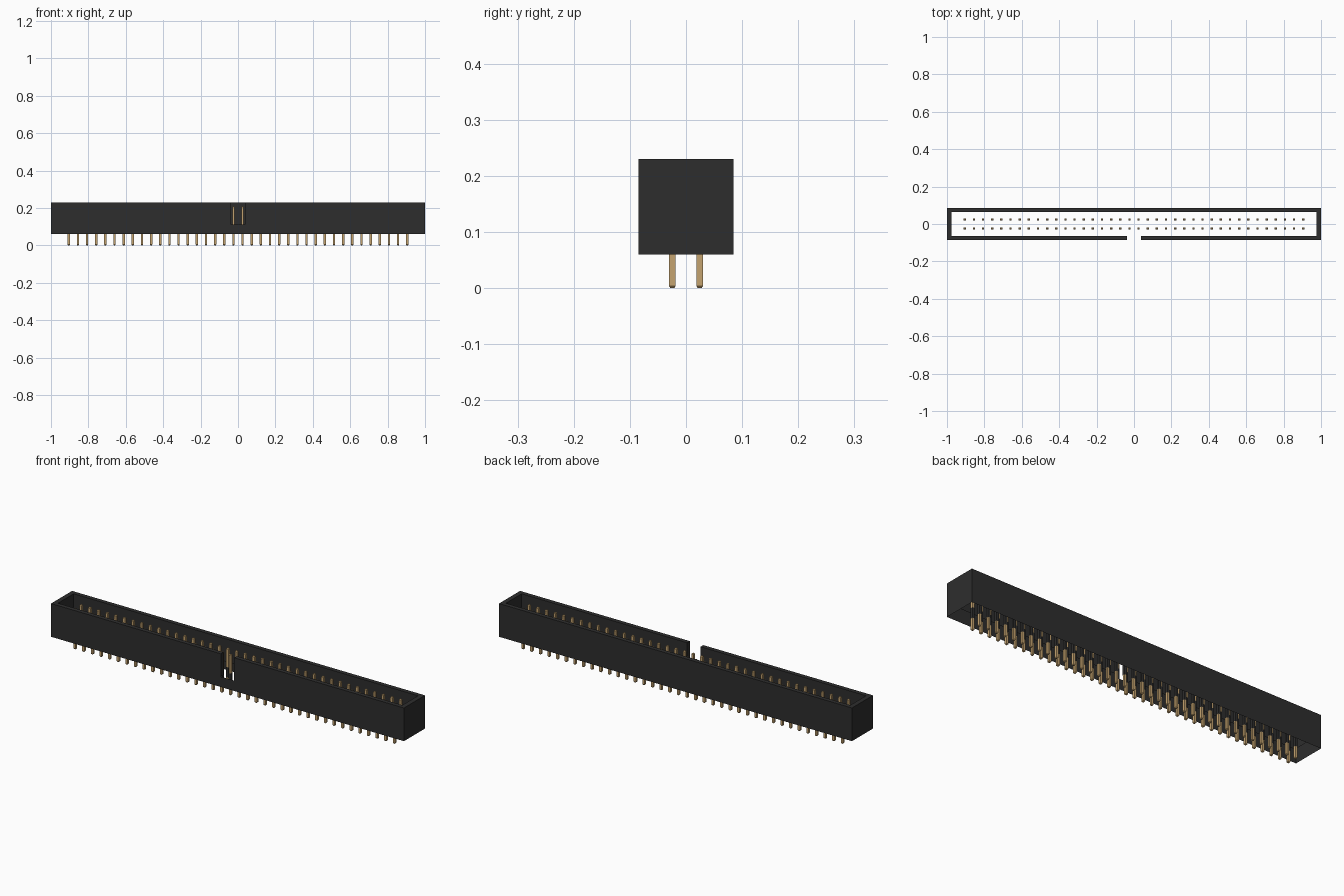
import bpy, bmesh

cube = bpy.data.objects.get("Cube")
if cube:
    bpy.data.objects.remove(cube, do_unlink=True)


def material(name, rgb, metallic=0.0):
    m = bpy.data.materials.new(name)
    m.use_nodes = True
    m.diffuse_color = (*rgb, 1)
    m.node_tree.nodes["Principled BSDF"].inputs["Base Color"].default_value = (*rgb, 1)
    return m


black = material("black plastic", (0.027, 0.027, 0.027))
gold = material("gold pin", (0.56, 0.37, 0.16))

X, Y = 1.0, 0.085            # outer half sizes
IX, IY = 0.976, 0.063        # inner half sizes
Z0, ZF, Z1 = 0.06, 0.113, 0.23   # bottom, floor level, rim
N = 0.038                    # half width of the key notch
PITCH, COLS = 0.0489, 38
HALF, CHAMFER = 0.0061, 0.004    # pin half width and tip taper
PIN_TOP = 0.209


def finish(name, bm, mat):
    bmesh.ops.remove_doubles(bm, verts=bm.verts, dist=1e-5)
    me = bpy.data.meshes.new(name)
    bm.to_mesh(me)
    bm.free()
    me.materials.append(mat)
    ob = bpy.data.objects.new(name, me)
    bpy.context.collection.objects.link(ob)
    return ob


def band(bm, path, z0, z1, closed=False):
    """Vertical faces along a path; the outside lies to the right of travel."""
    pairs = list(zip(path, path[1:] + path[:1]))
    for (ax, ay), (bx, by) in pairs if closed else pairs[:-1]:
        bm.faces.new([bm.verts.new(p) for p in
                      ((ax, ay, z0), (bx, by, z0), (bx, by, z1), (ax, ay, z1))])


def square(h, x=0, y=0):
    return [(x - h, y - h), (x + h, y - h), (x + h, y + h), (x - h, y + h)]


# Shroud: lower skirt, then a C-shaped wall open at the front notch
bm = bmesh.new()
band(bm, [(-X, -Y), (-N, -Y), (N, -Y), (X, -Y), (X, Y), (-X, Y)], Z0, ZF, closed=True)
outer = [(N, -Y), (X, -Y), (X, Y), (-X, Y), (-X, -Y), (-N, -Y)]
inner = [(N, -IY), (IX, -IY), (IX, IY), (-IX, IY), (-IX, -IY), (-N, -IY)]
band(bm, outer + inner[::-1], ZF, Z1, closed=True)
for i in range(5):
    rim = (outer[i], outer[i + 1], inner[i + 1], inner[i])
    bm.faces.new([bm.verts.new((*p, Z1)) for p in rim])
finish("shroud", bm, black)

# Pin positions: two rows
spots = [((i - (COLS - 1) / 2) * PITCH, s * PITCH / 2)
         for i in range(COLS) for s in (-1, 1)]

# Sleeves round the pins between the base and the floor level
bm = bmesh.new()
for x, y in spots:
    band(bm, square(HALF + 0.0004, x, y), Z0, ZF, closed=True)
finish("pin_sleeves", bm, black)

# Square pins with tapered tips at both ends
bm = bmesh.new()
tip = HALF - 0.003
levels = [(tip, 0), (HALF, CHAMFER), (HALF, PIN_TOP - CHAMFER), (tip, PIN_TOP)]
for x, y in spots:
    rings = [[bm.verts.new((px, py, z)) for px, py in square(h, x, y)] for h, z in levels]
    for a, b in zip(rings, rings[1:]):
        for k in range(4):
            j = (k + 1) % 4
            bm.faces.new((a[k], a[j], b[j], b[k]))
    bm.faces.new(rings[0][::-1])
    bm.faces.new(rings[-1])
finish("pins", bm, gold)
